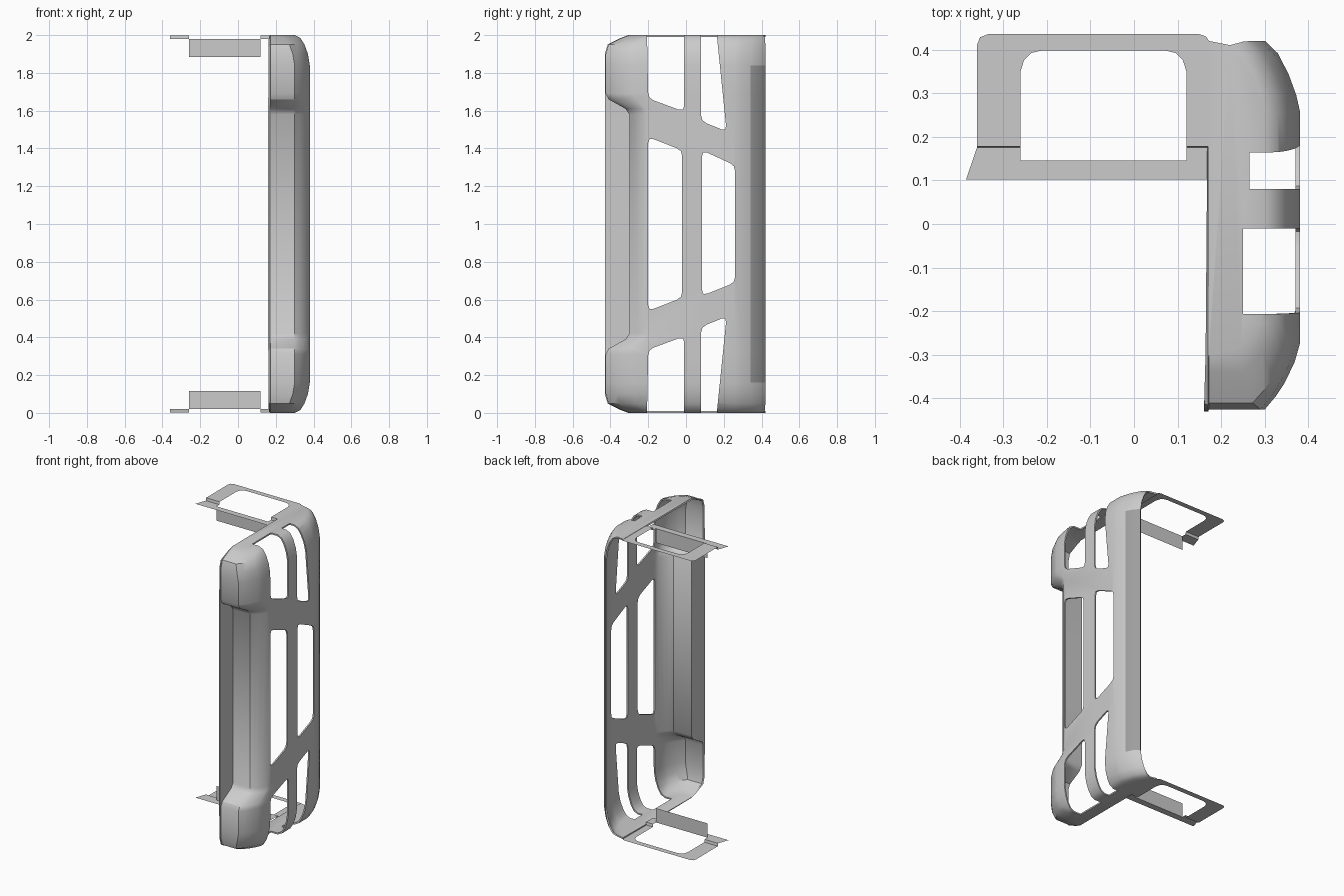
import bpy, bmesh
from mathutils import Vector

if "Cube" in bpy.data.objects:
    bpy.data.objects.remove(bpy.data.objects["Cube"])


def material(name, v):
    m = bpy.data.materials.new(name)
    m.diffuse_color = (v, v, v, 1)
    m.use_nodes = True
    m.node_tree.nodes["Principled BSDF"].inputs["Base Color"].default_value = m.diffuse_color
    return m


GREY = material("light grey", 0.6)
DARK = material("mid grey", 0.34)


def finish(name, bm, mats):
    me = bpy.data.meshes.new(name)
    bm.to_mesh(me)
    bm.free()
    ob = bpy.data.objects.new(name, me)
    bpy.context.collection.objects.link(ob)
    for m in mats:
        me.materials.append(m)
    return ob


# cage shell: horizontal sections lofted along z
# (z, outer x, front y, front rounding, back y)
upper = [(1.58, .38, -.30, .10, .42), (1.61, .38, -.32, .11, .42),
         (1.66, .38, -.41, .14, .42), (1.69, .38, -.425, .15, .42),
         (1.84, .38, -.425, .15, .42), (1.90, .37, -.425, .15, .42),
         (1.95, .352, -.41, .14, .42), (1.985, .33, -.34, .12, .418),
         (2.0, .30, -.30, .10, .41)]
levels = [(2 - r[0],) + r[1:] for r in reversed(upper)] + upper


def section(z, xm, yf, r, yb):
    edge = -.43 if .06 < z < 1.94 else yf - .005
    xy = [(.17, edge), (.172, yf), (xm - .08, yf),
          (xm - .055, yf + .2 * r), (xm - .035, yf + .4 * r),
          (xm - .012, yf + .72 * r), (xm, yf + r), (xm, .26),
          (xm - .008, .295), (xm - .025, .342), (xm - .05, (.342 + yb) / 2 + .01),
          (xm - .08, yb)]
    return [(x, y, z) for x, y in xy]


bm = bmesh.new()
rings = [[bm.verts.new(p) for p in section(*l)] for l in levels]
for a, b in zip(rings, rings[1:]):
    for j in range(len(a) - 1):
        f = bm.faces.new((a[j], a[j + 1], b[j + 1], b[j]))
        c = f.calc_center_median()
        if c.y > .342 and .17 < c.z < 1.83:  # dark back strip
            f.material_index = 1
# end caps
bm.faces.new(rings[-1] + [bm.verts.new((.17, .42, 2.0))])
bm.faces.new((rings[0] + [bm.verts.new((.17, .42, 0.0))])[::-1])
shell = finish("cage_shell", bm, [GREY, DARK])


# window cutters: rounded outlines in y/z pushed along x
def rounded(pts, r=.03):
    out = []
    n = len(pts)
    for i in range(n):
        p, q, s = (Vector(pts[k % n]) for k in (i - 1, i, i + 1))
        a = q + (p - q).normalized() * r
        b = q + (s - q).normalized() * r
        out += [a, (a + b + 2 * q) / 4, b]
    return out


def prism(bm, pts, x0, x1):
    lo = [bm.verts.new((x0, p[0], p[1])) for p in pts]
    hi = [bm.verts.new((x1, p[0], p[1])) for p in pts]
    bm.faces.new(lo)
    bm.faces.new(hi)
    n = len(pts)
    for i in range(n):
        bm.faces.new((lo[i], lo[(i + 1) % n], hi[(i + 1) % n], hi[i]))


bm = bmesh.new()
mid_front = [(-.2, .54), (-.02, .61), (-.02, 1.39), (-.2, 1.46)]
mid_back = [(.085, .62), (.26, .69), (.26, 1.31), (.085, 1.39)]
end_front = [(-.2, 1.665), (-.01, 1.595), (-.01, 2.2), (-.21, 2.2)]
end_back = [(.08, 1.545), (.215, 1.49), (.165, 1.98), (.15, 2.2), (.08, 2.2)]
for w in (mid_front, mid_back):
    prism(bm, rounded(w), .3, .5)
for w, x0 in ((end_front, .25), (end_back, .265)):
    prism(bm, rounded(w), x0, .5)
    prism(bm, rounded([(y, 2 - z) for y, z in w]), x0, .5)
bmesh.ops.recalc_face_normals(bm, faces=bm.faces)
cutter = finish("window_cutter", bm, [GREY])
cutter.hide_render = True

sol = shell.modifiers.new("thickness", "SOLIDIFY")
sol.thickness = .01
sol.offset = -1
boo = shell.modifiers.new("windows", "BOOLEAN")
boo.operation = "DIFFERENCE"
boo.solver = "EXACT"
boo.object = cutter
bpy.context.view_layer.objects.active = shell
shell.select_set(True)
for m in ("thickness", "windows"):
    bpy.ops.object.modifier_apply(modifier=m)
bpy.data.objects.remove(cutter)
bpy.ops.object.shade_smooth_by_angle(angle=.6)

# mounting brackets at top and bottom
frame = [(-.36, .178), (-.36, .41), (-.353, .428), (-.335, .435), (.15, .435),
         (.165, .43), (.175, .415), (.175, .178), (.12, .178), (.12, .35),
         (.112, .376), (.096, .392), (.07, .398), (-.21, .398), (-.236, .392),
         (-.252, .376), (-.26, .35), (-.26, .178)]
bar = [(-.36, .175), (-.385, .102), (.172, .102), (.172, .175), (.12, .175),
       (.12, .145), (-.26, .145), (-.26, .175)]


def bracket(name, flip):
    bm = bmesh.new()

    def face(pts):
        vs = [bm.verts.new((x, y, 2 - z if flip else z)) for x, y, z in pts]
        bm.faces.new(vs[::-1] if flip else vs)

    zt, zb = 1.998, 1.98
    face([(x, y, zt) for x, y in reversed(frame)])
    face([(x, y, zb) for x, y in bar])
    # steps between frame and bar
    for x0, x1 in ((-.36, -.26), (.12, .172)):
        face([(x0, .175, zb), (x1, .175, zb), (x1, .178, zt), (x0, .178, zt)])
    # tab turned in towards the middle
    face([(-.26, .145, 1.885), (.12, .145, 1.885), (.12, .145, zb), (-.26, .145, zb)])
    return finish(name, bm, [GREY])


bracket("top_bracket", False)
bracket("bottom_bracket", True)
